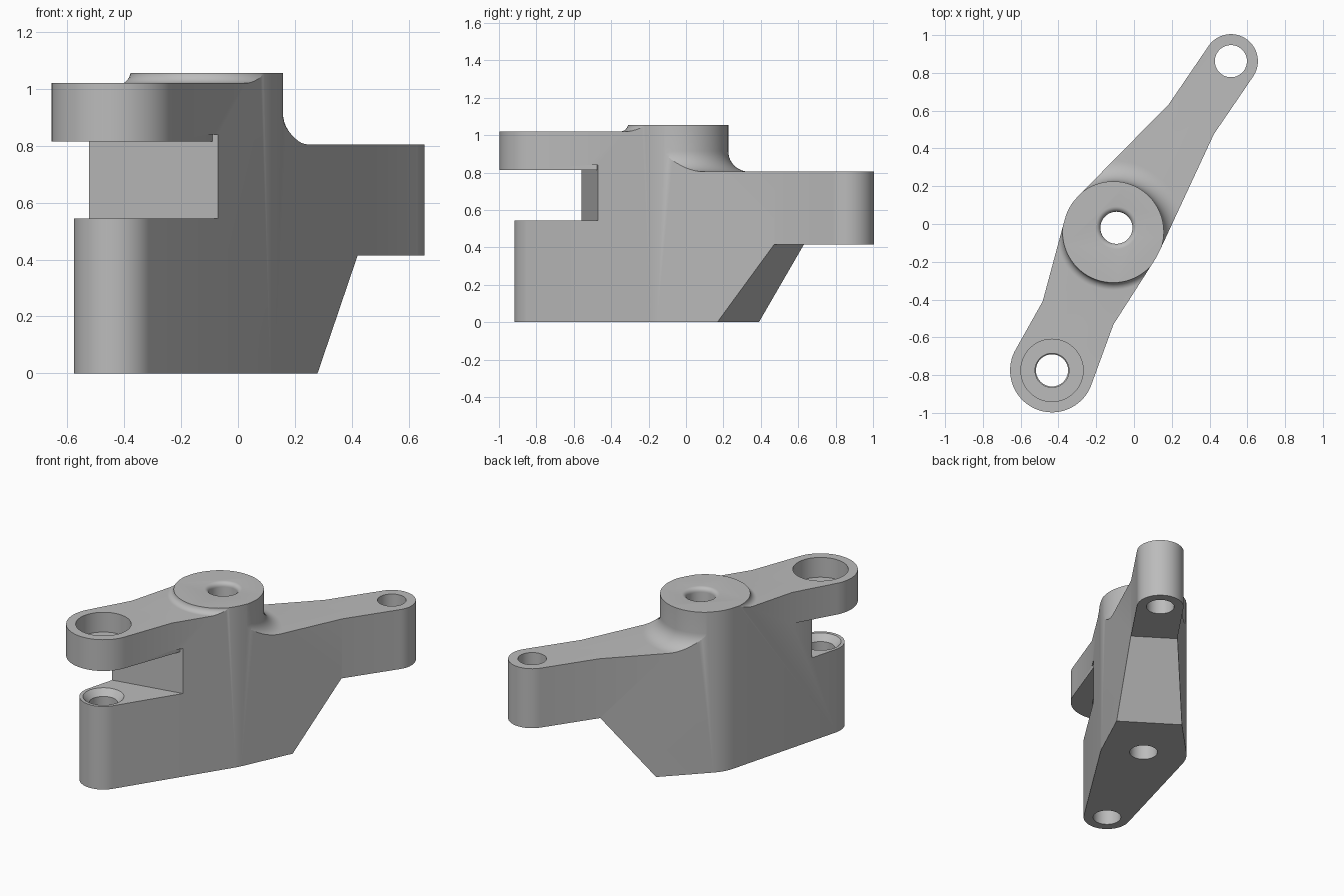
import bpy, bmesh, math
from mathutils import Matrix, Vector

if "Cube" in bpy.data.objects:
    bpy.data.objects.remove(bpy.data.objects["Cube"])

HUB, HUB_R = (-0.11, -0.042), 0.265
EYE, EYE_R = (-0.434, -0.775), 0.143
PIN, PIN_R = (0.513, 0.862), 0.143
AXIS = math.radians(66.2)

metal = bpy.data.materials.new("grey metal")
metal.diffuse_color = (0.5, 0.5, 0.5, 1)
metal.use_nodes = True
metal.node_tree.nodes["Principled BSDF"].inputs["Base Color"].default_value = metal.diffuse_color


def make(name, bm):
    bmesh.ops.recalc_face_normals(bm, faces=bm.faces)
    me = bpy.data.meshes.new(name)
    bm.to_mesh(me)
    bm.free()
    me.materials.append(metal)
    ob = bpy.data.objects.new(name, me)
    bpy.context.collection.objects.link(ob)
    return ob


def prism(name, pts, z0, z1, mat=Matrix()):
    bm = bmesh.new()
    face = bm.faces.new([bm.verts.new((x, y, z0)) for x, y in pts])
    ext = bmesh.ops.extrude_face_region(bm, geom=[face])["geom"]
    verts = [v for v in ext if isinstance(v, bmesh.types.BMVert)]
    bmesh.ops.translate(bm, verts=verts, vec=(0, 0, z1 - z0))
    bmesh.ops.transform(bm, matrix=mat, verts=bm.verts)
    return make(name, bm)


def lathe(name, centre, profile, n=72):
    bm = bmesh.new()
    rings = []
    for r, z in profile:
        rings.append([bm.verts.new((centre[0] + r * math.cos(2 * math.pi * i / n),
                                    centre[1] + r * math.sin(2 * math.pi * i / n), z))
                      for i in range(n)])
    for a, b in zip(rings, rings[1:]):
        for i in range(n):
            j = (i + 1) % n
            bm.faces.new((a[i], a[j], b[j], b[i]))
    bm.faces.new(rings[0])
    bm.faces.new(rings[-1])
    return make(name, bm)


def arc(c, r, a0, a1):
    n = max(2, round(abs(a1 - a0) / 5))
    angles = [math.radians(a0 + (a1 - a0) * i / n) for i in range(n + 1)]
    return [(c[0] + r * math.cos(a), c[1] + r * math.sin(a)) for a in angles]


def boolean(target, tool, op="DIFFERENCE"):
    mod = target.modifiers.new(op, "BOOLEAN")
    mod.object, mod.operation, mod.solver = tool, op, "EXACT"
    bpy.context.view_layer.objects.active = target
    bpy.ops.object.modifier_apply(modifier=mod.name)
    bpy.data.objects.remove(tool)


def fillet(r, z, f, n=10):
    # concave quarter round from a flat at height z up to a wall at radius r
    return [(r + f - f * math.sin(t), z + f - f * math.cos(t))
            for t in (math.pi / 2 * i / n for i in range(n + 1))]


# Main body: small eye, hub and rear arm in one outline
outline = (arc(EYE, EYE_R, 165, 327.4) + arc(HUB, HUB_R, -32.6, -24.9) + [(0.423, 0.476)]
           + arc(PIN, PIN_R, -34.3, 145.7) + [(0.185, 0.635)] + arc(HUB, HUB_R, 135.5, 164.9))
body = prism("lever_bracket", outline, 0, 1.1)

# Fork slot between upper and lower eyes
slot = prism("slot_cutter", [(-0.9, -0.63), (-0.485, -0.55), (-0.065, -0.47), (0.4, -0.382),
                             (0.4, -1.3), (-0.9, -1.3)], 0.545, 0.84)
boolean(body, slot)

# Upper fork arm with the larger eye
arm = prism("upper_arm", arc(EYE, 0.222, 149, 343) + [(-0.10, -0.508), (-0.04, -0.32),
            (-0.1, -0.1), (-0.34, -0.15), (-0.45, -0.35)], 0.815, 1.12)
boolean(body, arm, "UNION")

# Lowered tops in front of and behind the hub, with fillets around it
at_hub = Matrix.Translation((*HUB, 0)) @ Matrix.Rotation(AXIS, 4, "Z")
for name, sign, z, f in (("front", -1, 1.02, 0.04), ("rear", 1, 0.805, 0.11)):
    cutter = prism(name + "_cutter", [(0, -1), (sign * 2, -1), (sign * 2, 1), (0, 1)],
                   z, 1.3, at_hub)
    ring = fillet(0.268, z, f)
    flare = lathe("flare", HUB, [(ring[0][0], z - 0.1)] + ring + [(0.268, 1.4)])
    boolean(cutter, flare)
    boolean(body, cutter)
boolean(body, prism("top_trim", [(-2, -2), (2, -2), (2, 2), (-2, 2)], 1.055, 1.5))

# Sloped underside below the rear arm
n = Vector((0.552, 0.834, 0)).normalized()
up = Vector((0, 0, 1))
side = Matrix((n, up, n.cross(up))).transposed().to_4x4()
slope = prism("slope_cutter", [(0.294, 0), (0.625, 0.415), (2, 0.415), (2, -0.5),
                               (-0.105, -0.5)], -2, 2, side)
boolean(body, slope)

# Holes: stepped eye bore, rounded hub bore, plain rear bore
boolean(body, lathe("eye_bore", EYE, [(0.085, -0.2), (0.085, 0.505), (0.122, 0.545),
                                      (0.122, 0.65), (0.09, 0.65), (0.09, 0.89),
                                      (0.165, 0.89), (0.165, 1.3)]))
rim = [(0.085 + 0.028 * (1 - math.cos(t)), 1.027 + 0.028 * math.sin(t))
       for t in (math.pi / 12 * i for i in range(7))]
boolean(body, lathe("hub_bore", (-0.093, -0.02), [(0.085, -0.2)] + rim + [(0.113, 1.3)]))
boolean(body, lathe("rear_bore", PIN, [(0.085, -0.2), (0.085, 1.3)]))

# Smooth round walls, crisp edges
bpy.ops.object.select_all(action="DESELECT")
body.select_set(True)
bpy.context.view_layer.objects.active = body
bpy.ops.object.shade_smooth_by_angle(angle=math.radians(25))
